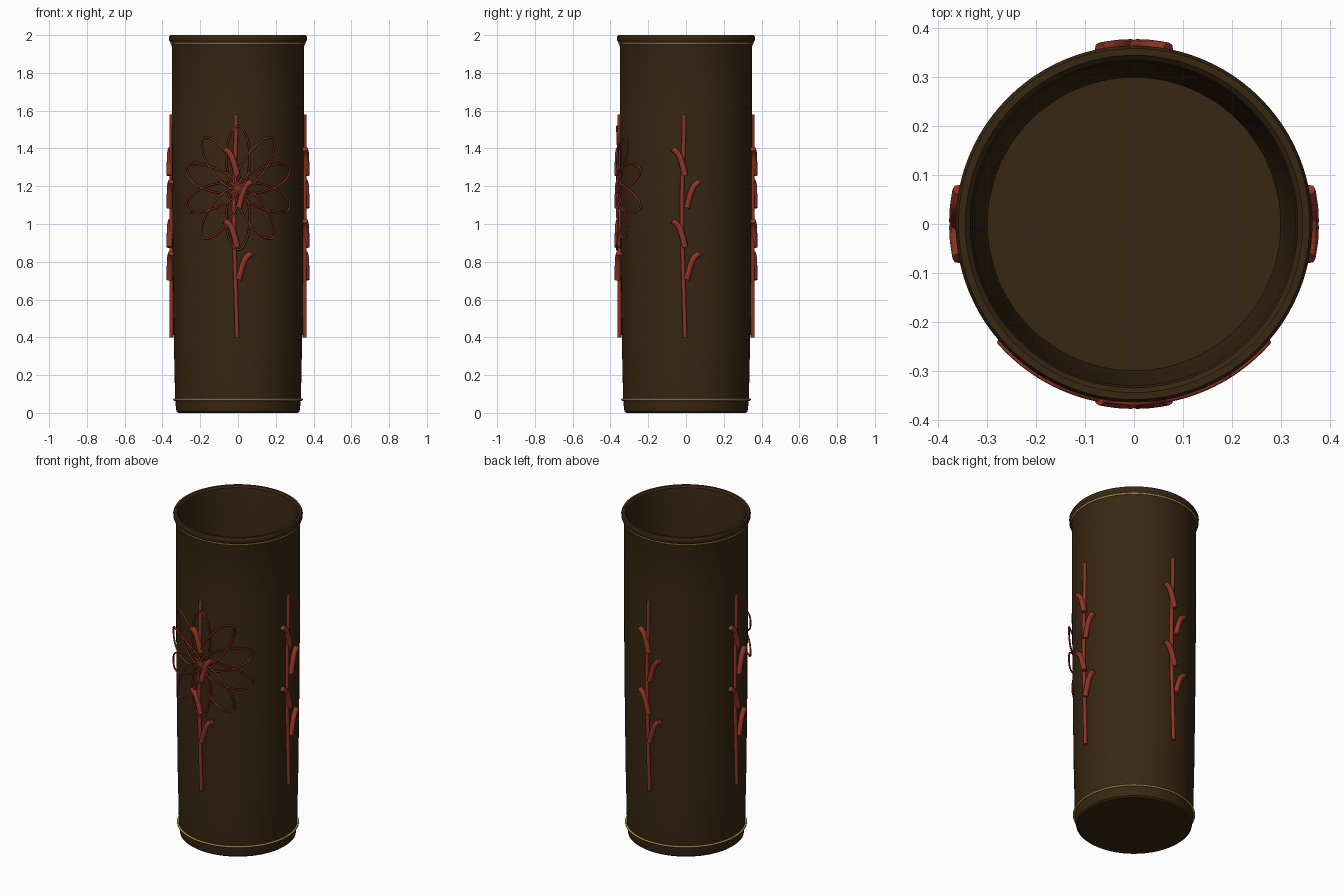
import bpy, bmesh, math
from math import sin, cos, pi

cube = bpy.data.objects.get("Cube")
if cube:
    bpy.data.objects.remove(cube, do_unlink=True)


def material(name, rgb, rough=0.5):
    m = bpy.data.materials.new(name)
    m.use_nodes = True
    m.diffuse_color = (*rgb, 1)
    b = m.node_tree.nodes["Principled BSDF"]
    b.inputs["Base Color"].default_value = (*rgb, 1)
    b.inputs["Roughness"].default_value = rough
    return m


brown = material("dark brown lacquer", (0.040, 0.020, 0.006))
red = material("coral red", (0.27, 0.035, 0.018))
gold = material("gold", (0.42, 0.26, 0.07))


def activate(obj):
    bpy.ops.object.select_all(action="DESELECT")
    obj.select_set(True)
    bpy.context.view_layer.objects.active = obj


def lathe(name, profile, mat, segments=96):
    """Revolve a (radius, height) profile around the z axis."""
    bm = bmesh.new()
    verts = [bm.verts.new((r, 0, z)) for r, z in profile]
    edges = [bm.edges.new(p) for p in zip(verts, verts[1:])]
    bmesh.ops.spin(bm, geom=verts + edges, cent=(0, 0, 0), axis=(0, 0, 1),
                   angle=2 * pi, steps=segments)
    bmesh.ops.remove_doubles(bm, verts=bm.verts, dist=0.0001)
    bmesh.ops.recalc_face_normals(bm, faces=bm.faces)
    me = bpy.data.meshes.new(name)
    bm.to_mesh(me)
    bm.free()
    obj = bpy.data.objects.new(name, me)
    bpy.context.collection.objects.link(obj)
    me.materials.append(mat)
    activate(obj)
    bpy.ops.object.shade_smooth_by_angle(angle=math.radians(35))
    return obj


def ring(name, radius, z, thick):
    bpy.ops.mesh.primitive_torus_add(location=(0, 0, z), major_radius=radius,
                                     minor_radius=thick, major_segments=96,
                                     minor_segments=8)
    obj = bpy.context.object
    obj.name = name
    obj.data.materials.append(gold)
    bpy.ops.object.shade_smooth()


def wrap(u, z, radius, turn=0.0):
    """Wrap a flat point (u, z) around the cylinder; turn 0 is the front."""
    a = u / radius - pi / 2 + turn
    return (radius * cos(a), radius * sin(a), z)


def tube(name, paths, radius, thick, turn=0.0, closed=False):
    """Round tubes along flat paths wrapped onto the cylinder."""
    cu = bpy.data.curves.new(name, "CURVE")
    cu.dimensions = "3D"
    cu.bevel_depth = thick
    cu.bevel_resolution = 2
    cu.use_fill_caps = True
    cu.resolution_u = 6
    for path in paths:
        sp = cu.splines.new("BEZIER")
        sp.bezier_points.add(len(path) - 1)
        sp.use_cyclic_u = closed
        for bp, (u, z) in zip(sp.bezier_points, path):
            bp.co = wrap(u, z, radius, turn)
            bp.handle_left_type = bp.handle_right_type = "AUTO"
    obj = bpy.data.objects.new(name, cu)
    bpy.context.collection.objects.link(obj)
    cu.materials.append(red)
    activate(obj)
    bpy.ops.object.convert(target="MESH")
    bpy.ops.object.shade_smooth_by_angle(angle=math.radians(50))


# Hollow vase body with rounded foot and flared lip
lathe("vase_body", [
    (0, 0), (0.316, 0), (0.326, 0.008), (0.329, 0.03), (0.333, 0.07),
    (0.340, 0.4), (0.347, 1.0), (0.350, 1.6), (0.350, 1.94),
    (0.356, 1.96), (0.364, 1.972), (0.365, 1.99), (0.359, 2.0),
    (0.345, 2.0), (0.335, 1.99), (0.330, 1.96), (0.328, 1.6),
    (0.318, 0.6), (0.308, 0.12), (0.300, 0.06), (0, 0.06)], brown)

# Gold bands
ring("lower_gold_band", 0.338, 0.07, 0.006)
ring("upper_gold_band", 0.353, 1.958, 0.006)

# Four branches, each with a wavy stem and four leaves
stem = [(-0.005, 0.4), (-0.012, 0.65), (-0.020, 0.95), (-0.020, 1.2),
        (-0.013, 1.4), (-0.010, 1.58)]
leaf = [(0.004, 0), (0.020, 0.06), (0.042, 0.115), (0.070, 0.14)]
for i, side in enumerate(("front", "left", "back", "right")):
    turn = i * pi / 2
    tube(side + "_stem", [stem], 0.353, 0.011, turn)
    leaves = []
    for base in (0.705, 1.085):
        leaves.append([(u, base + z) for u, z in leaf])
        leaves.append([(-u, base + 0.172 + z) for u, z in leaf])
    tube(side + "_leaves", leaves, 0.362, 0.016, turn)

# Wire flower of ten looped petals on the front
petals = []
for k in range(10):
    d = pi / 2 + k * pi / 5
    loop = []
    for j in range(16):
        t = 2 * pi * j / 16
        along, across = 0.163 + 0.163 * cos(t), 0.062 * sin(t)
        loop.append((along * cos(d) - across * sin(d),
                     1.19 + along * sin(d) + across * cos(d)))
    petals.append(loop)
tube("flower_petals", petals, 0.366, 0.005, closed=True)
